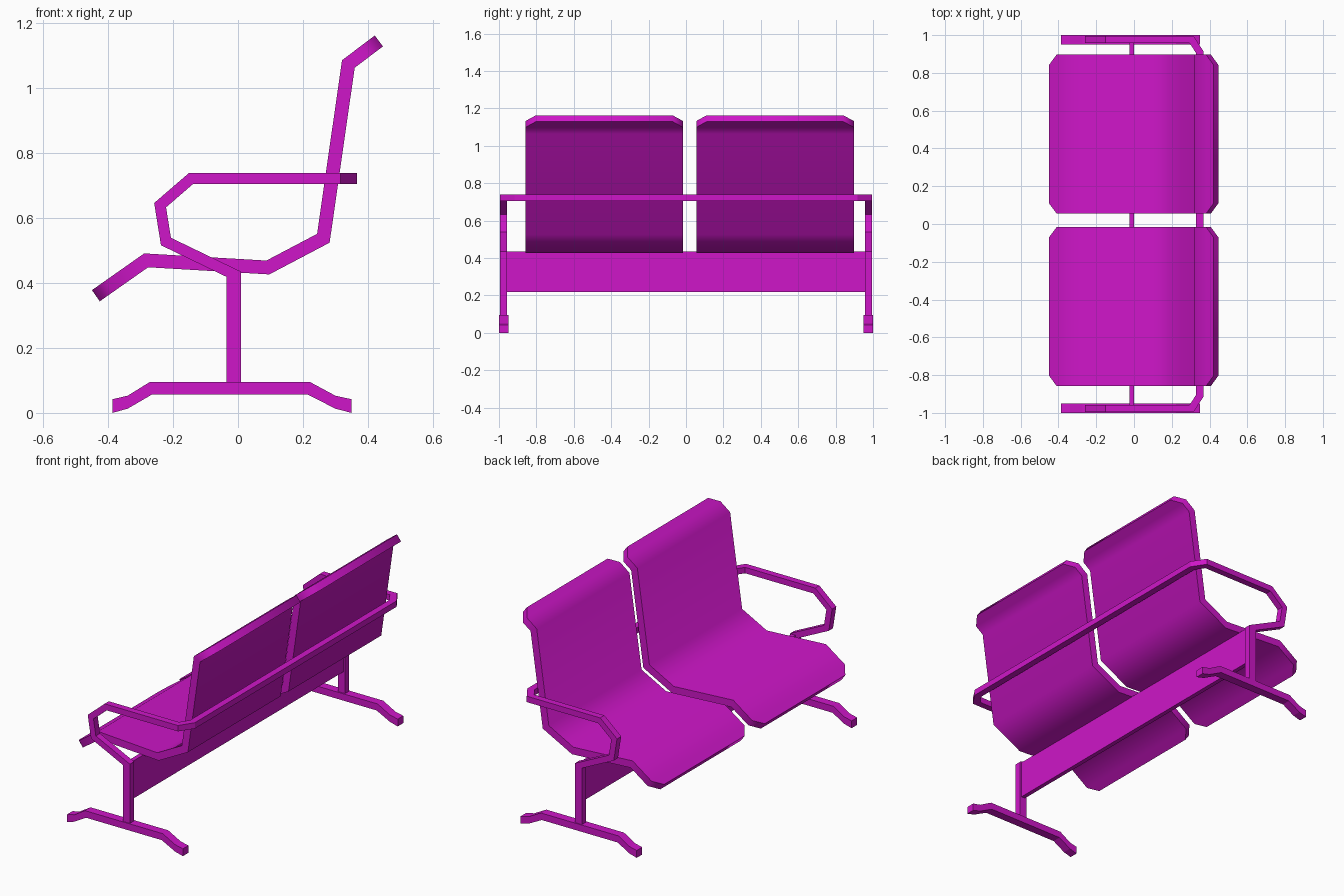
import bpy, bmesh, math
from mathutils import Vector

if "Cube" in bpy.data.objects:
    bpy.data.objects.remove(bpy.data.objects["Cube"])

mat = bpy.data.materials.new("magenta_paint")
mat.diffuse_color = (0.62, 0.008, 0.58, 1)
mat.use_nodes = True
mat.node_tree.nodes["Principled BSDF"].inputs["Base Color"].default_value = mat.diffuse_color


def loft(name, rings, smooth=None):
    """Solid skinned through rings of equal point count, capped at both ends."""
    bm = bmesh.new()
    vs = [[bm.verts.new(p) for p in r] for r in rings]
    n = len(vs[0])
    for a, b in zip(vs, vs[1:]):
        for i in range(n):
            j = (i + 1) % n
            bm.faces.new((a[i], a[j], b[j], b[i]))
    bm.faces.new(vs[0][::-1])
    bm.faces.new(vs[-1])
    bmesh.ops.recalc_face_normals(bm, faces=bm.faces)
    me = bpy.data.meshes.new(name)
    bm.to_mesh(me)
    bm.free()
    me.materials.append(mat)
    ob = bpy.data.objects.new(name, me)
    bpy.context.collection.objects.link(ob)
    if smooth:
        bpy.ops.object.select_all(action='DESELECT')
        ob.select_set(True)
        bpy.context.view_layer.objects.active = ob
        bpy.ops.object.shade_smooth_by_angle(angle=math.radians(smooth))
    return ob


def extrude_y(name, profile, y0, y1):
    return loft(name, [[(x, y, z) for x, z in profile] for y in (y0, y1)])


def sweep(name, path, corners):
    """Push a section along a path with mitred corners."""
    path = [Vector(p) for p in path]
    ring = [path[0] + Vector(c) for c in corners]
    rings = [ring]
    for i in range(1, len(path)):
        d = (path[i] - path[i - 1]).normalized()
        out = (path[i + 1] - path[i]).normalized() if i + 1 < len(path) else d
        nrm = d + out
        ring = [v + d * ((path[i] - v).dot(nrm) / d.dot(nrm)) for v in ring]
        rings.append(ring)
    return rings if name is None else loft(name, rings)


# Seats: one bent slab each, with clipped corners at both ends
line = [(-0.438, 0.361), (-0.283, 0.470), (0.092, 0.448),
        (0.263, 0.538), (0.340, 1.075), (0.434, 1.146)]
pts = [Vector((x, 0, z)) for x, z in line]
CLIP = 0.05
pts.insert(1, pts[0] + (pts[1] - pts[0]).normalized() * CLIP)
pts.insert(-1, pts[-1] + (pts[-2] - pts[-1]).normalized() * CLIP)
d0 = (pts[1] - pts[0]).normalized()
up = Vector((-d0.z, 0, d0.x)) * 0.021
pairs = sweep(None, pts, [up, -up])
for side, y0, y1 in (("rear", 0.055, 0.897), ("front", -0.858, -0.016)):
    rings = []
    for i, (t, b) in enumerate(pairs):
        c = 0.055 if i in (0, len(pairs) - 1) else 0
        rings.append([(t.x, y0 + c, t.z), (t.x, y1 - c, t.z),
                      (b.x, y1 - c, b.z), (b.x, y0 + c, b.z)])
    loft("seat_" + side, rings, smooth=60)

# Armrests and back rail: one continuous square tube
Y = 0.976
half = [(0.002, Y, 0.420), (-0.222, Y, 0.528), (-0.240, Y, 0.640),
        (-0.145, Y, 0.722), (0.305, Y, 0.722), (0.348, 0.910, 0.722)]
path = half + [(x, -y, z) for x, y, z in reversed(half)]
d = (Vector(half[1]) - Vector(half[0])).normalized()
n = Vector((-d.z, 0, d.x)) * 0.017
w = Vector((0, 0.019, 0))
sweep("arm_and_back_rail", path, [n + w, n - w, -n - w, -n + w])

# Posts and splayed feet on both ends
foot = [(-0.387, 0.0), (-0.387, 0.042), (-0.340, 0.053), (-0.272, 0.095),
        (0.222, 0.095), (0.300, 0.053), (0.350, 0.042), (0.350, 0.0),
        (0.300, 0.013), (0.216, 0.056), (-0.266, 0.056), (-0.340, 0.013)]
post = [(-0.035, 0.085), (0.010, 0.085), (0.010, 0.434), (-0.035, 0.420)]
for side, s in (("rear", 1), ("front", -1)):
    extrude_y("foot_" + side, foot, s * 0.95, s * 1.0)
    extrude_y("post_" + side, post, s * 0.957, s * 0.995)

# Cross beam under the seats
beam = [(-0.025, 0.218), (0.0, 0.218), (0.0, 0.434), (-0.025, 0.434)]
extrude_y("cross_beam", beam, -0.96, 0.96)
